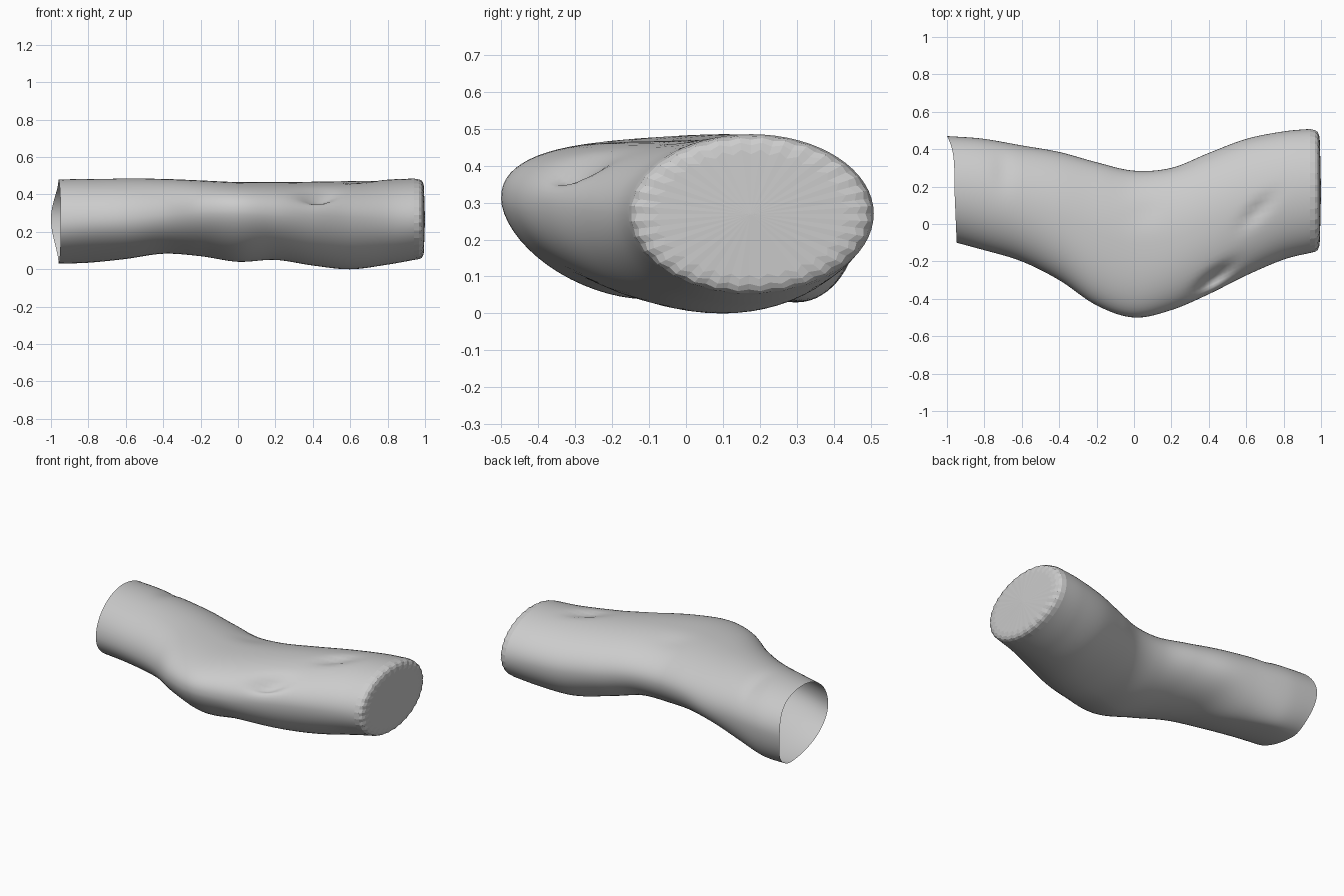
import bpy, bmesh, math

if "Cube" in bpy.data.objects:
    bpy.data.objects.remove(bpy.data.objects["Cube"])

SIDES, STEPS = 64, 8
# Stations: x, front y, back y, bottom z, top z, y of lowest point, z of front edge, z of back edge
ST = [
    (-.96, -.10, .47, .03, .48, .30, .25, .27),
    (-.80, -.14, .455, .035, .483, .30, .26, .27),
    (-.60, -.20, .42, .055, .485, .20, .27, .27),
    (-.40, -.30, .385, .083, .483, .08, .29, .27),
    (-.20, -.435, .33, .07, .475, -.03, .31, .28),
    (0, -.50, .285, .04, .466, -.12, .31, .27),
    (.20, -.46, .30, .05, .466, -.08, .30, .27),
    (.40, -.375, .38, .02, .468, 0, .29, .26),
    (.60, -.275, .455, 0, .472, .10, .28, .26),
    (.80, -.19, .495, .025, .48, .15, .27, .27),
    (.94, -.155, .508, .05, .485, .17, .27, .27)]
# Dents pressed into the top: x, y, direction angle, length, width, depth
DENTS = [(.66, .07, .75, .11, .035, .022), (.43, -.29, .65, .11, .035, .05),
         (-.70, .28, 1.6, .10, .05, .010), (.06, .06, .3, .10, .06, .006)]


def spline(p0, p1, p2, p3, t):
    return [b + .5 * t * (c - a + t * (2*a - 5*b + 4*c - d + t * (3*(b - c) + d - a)))
            for a, b, c, d in zip(p0, p1, p2, p3)]


def power(v, e):
    return math.copysign(abs(v) ** e, v)


def section(s):
    """One closed ring made of four blended quarter ellipses."""
    x, yf, yb, zb, zt, yl, zf, zk = s
    bend = math.exp(-(x / .35) ** 2)
    fade = max(0, 1 - (x + .96) / .12)
    pts = []
    for j in range(SIDES):
        a = 2 * math.pi * j / SIDES
        c, sn = math.cos(a), math.sin(a)
        p = 2
        if c < 0:
            p = 2 + .4 * bend if sn > 0 else 2 - .3 * bend
        yt = (yf + yb) / 2
        ym = yt if sn > 0 else yl
        zm = zk if c > 0 else zf
        y = ym + power(c, 2 / p) * (yb - ym if c > 0 else ym - yf)
        z = zm + power(sn, 2 / p) * (zt - zm if sn > 0 else zm - zb)
        if sn > 0:
            for dx, dy, ang, ln, wd, dep in DENTS:
                u = (x - dx) * math.cos(ang) + (y - dy) * math.sin(ang)
                v = (y - dy) * math.cos(ang) - (x - dx) * math.sin(ang)
                z -= dep * min(1, sn * 2) * math.exp(-(u / ln) ** 2 - (v / wd) ** 2)
        # wavy open rim
        xr = x + fade * (-.04 * max(0, c) ** 4 + .012 * max(0, -c))
        pts.append((xr, y, z))
    return pts


rings = []
for i in range(len(ST) - 1):
    quad = [ST[max(0, i - 1)], ST[i], ST[i + 1], ST[min(len(ST) - 1, i + 2)]]
    rings += [section(spline(*quad, k / STEPS)) for k in range(STEPS)]
last = section(ST[-1])
rings.append(last)
tube_rings = len(rings)

# Closed end: rounded shoulder with a scalloped edge
cy, cz = .175, .268
for x, s, w in [(.968, .98, .004), (.982, .945, .012), (.990, .88, .018), (.994, .78, .03)]:
    ring = []
    for j, (_, y, z) in enumerate(last):
        k = s + (w if j % 2 else -w)
        ring.append((x, cy + (y - cy) * k, cz + (z - cz) * k))
    rings.append(ring)

bm = bmesh.new()
vr = [[bm.verts.new(p) for p in r] for r in rings]
for i in range(len(vr) - 1):
    for j in range(SIDES):
        k = (j + 1) % SIDES
        f = bm.faces.new((vr[i][j], vr[i][k], vr[i + 1][k], vr[i + 1][j]))
        f.smooth = i < tube_rings - 1
tip = bm.verts.new((1, cy, cz))
for j in range(SIDES):
    bm.faces.new((vr[-1][j], vr[-1][(j + 1) % SIDES], tip))
bmesh.ops.recalc_face_normals(bm, faces=bm.faces)
# outward normals on the open shell
if max(bm.faces, key=lambda f: f.calc_center_median().x).normal.x < 0:
    bmesh.ops.reverse_faces(bm, faces=bm.faces)
me = bpy.data.meshes.new("bent_sleeve")
bm.to_mesh(me)
bm.free()
ob = bpy.data.objects.new("bent_sleeve", me)
bpy.context.collection.objects.link(ob)
